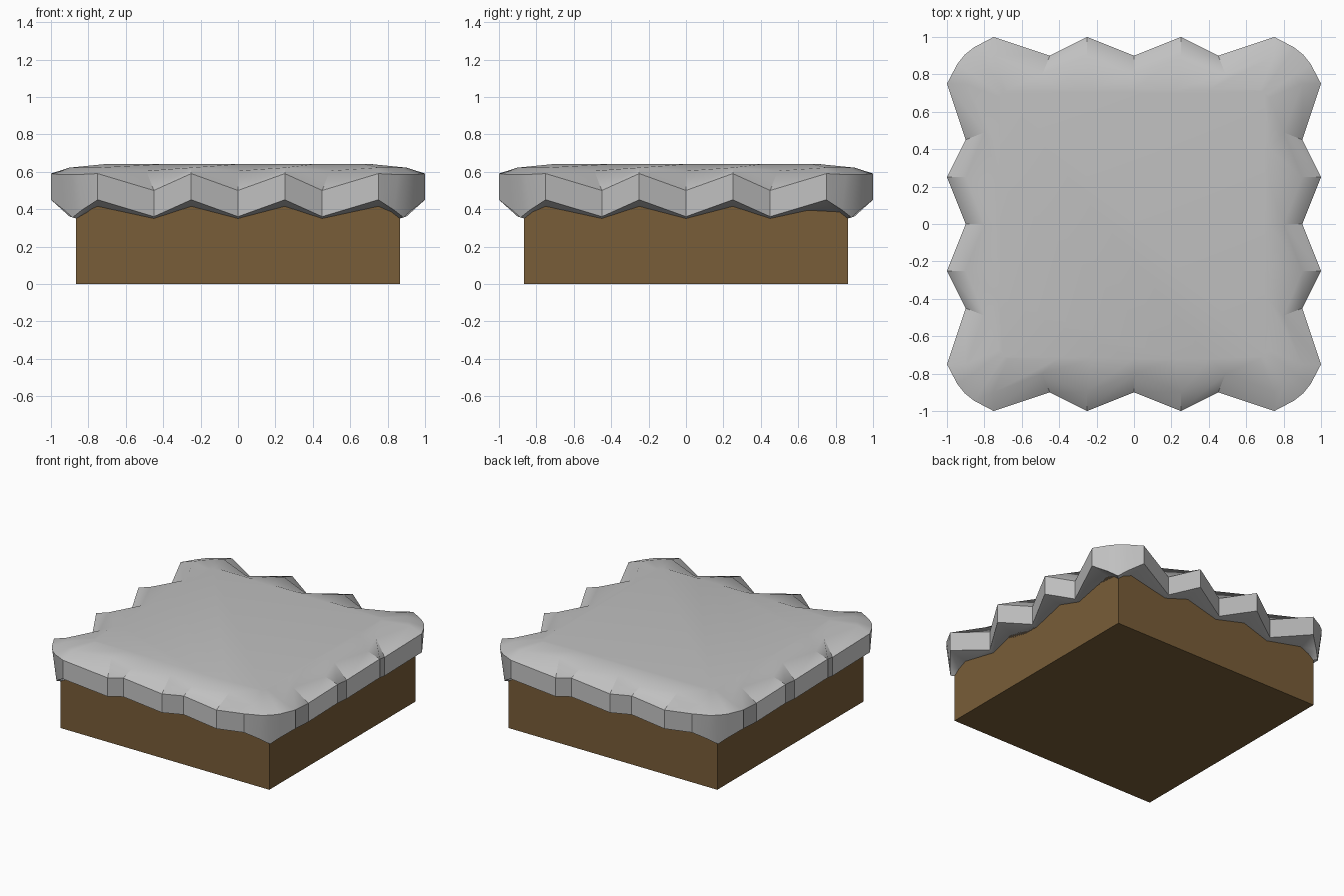
import bpy, bmesh, math
from mathutils import Matrix, Vector

cube = bpy.data.objects.get("Cube")
if cube:
    bpy.data.objects.remove(cube, do_unlink=True)


def material(name, colour):
    m = bpy.data.materials.new(name)
    m.use_nodes = True
    m.diffuse_color = colour
    m.node_tree.nodes["Principled BSDF"].inputs["Base Color"].default_value = colour
    return m


def finish(bm, name, mat):
    bmesh.ops.recalc_face_normals(bm, faces=bm.faces)
    mesh = bpy.data.meshes.new(name)
    bm.to_mesh(mesh)
    bm.free()
    mesh.materials.append(mat)
    obj = bpy.data.objects.new(name, mesh)
    bpy.context.collection.objects.link(obj)
    return obj


brown = material("earth brown", (0.19, 0.11, 0.04, 1))
grey = material("pale grey", (0.53, 0.53, 0.53, 1))

# Square earth block
WALL = 0.865
bm = bmesh.new()
bmesh.ops.create_cube(bm, size=1, matrix=Matrix.Translation((0, 0, 0.225))
                      @ Matrix.Diagonal((2 * WALL, 2 * WALL, 0.45, 1)))
finish(bm, "earth_block", brown)

# Vertical profiles of the scalloped cap as (distance from centre, height)
PEAK = [(WALL, 0.415), (1.0, 0.45), (1.0, 0.59), (0.9, 0.622), (0.72, 0.64)]
VALLEY = [(WALL, 0.35), (0.9, 0.36), (0.9, 0.5), (0.8, 0.605), (0.72, 0.64)]
STATIONS = [(-0.75, PEAK), (-0.45, VALLEY), (-0.25, PEAK), (0, VALLEY),
            (0.25, PEAK), (0.45, VALLEY), (0.75, PEAK)]

columns = []
for along, profile in STATIONS:
    column = []
    for level, (out, z) in enumerate(profile):
        x = along
        if level == 3 and abs(along) == 0.45:
            x = math.copysign(0.49, along)
        if level == 4:
            x = along * 0.9
        column.append(Vector((x, -out, z)))
    columns.append(column)

# Rounded corner between two neighbouring sides
columns.append([Vector(p) for p in ((0.82, -WALL, 0.385), (0.835, -0.93, 0.395),
                (0.855, -0.945, 0.585), (0.8, -0.86, 0.622), (0.69, -0.71, 0.64))])
columns.append([Vector(p) for p in ((WALL, -WALL, 0.35), (0.885, -0.885, 0.355),
                (0.905, -0.905, 0.585), (0.83, -0.83, 0.622), (0.7, -0.7, 0.64))])
columns.append([Vector((-p.y, -p.x, p.z)) for p in columns[-2]])

# Repeat the side four times and skin the rings
bm = bmesh.new()
loops = []
for quarter in range(4):
    turn = Matrix.Rotation(quarter * math.pi / 2, 3, "Z")
    for column in columns:
        loops.append([bm.verts.new(turn @ p) for p in column])
for a, b in zip(loops, loops[1:] + loops[:1]):
    for k in range(len(PEAK) - 1):
        bm.faces.new((a[k], b[k], b[k + 1], a[k + 1]))
bm.faces.new([column[-1] for column in loops])
bm.faces.new([column[0] for column in reversed(loops)])
cap = finish(bm, "scalloped_cap", grey)

# Smooth the cap, keeping the creases sharp
bpy.ops.object.select_all(action="DESELECT")
cap.select_set(True)
bpy.context.view_layer.objects.active = cap
bpy.ops.object.shade_smooth_by_angle(angle=math.radians(35))
